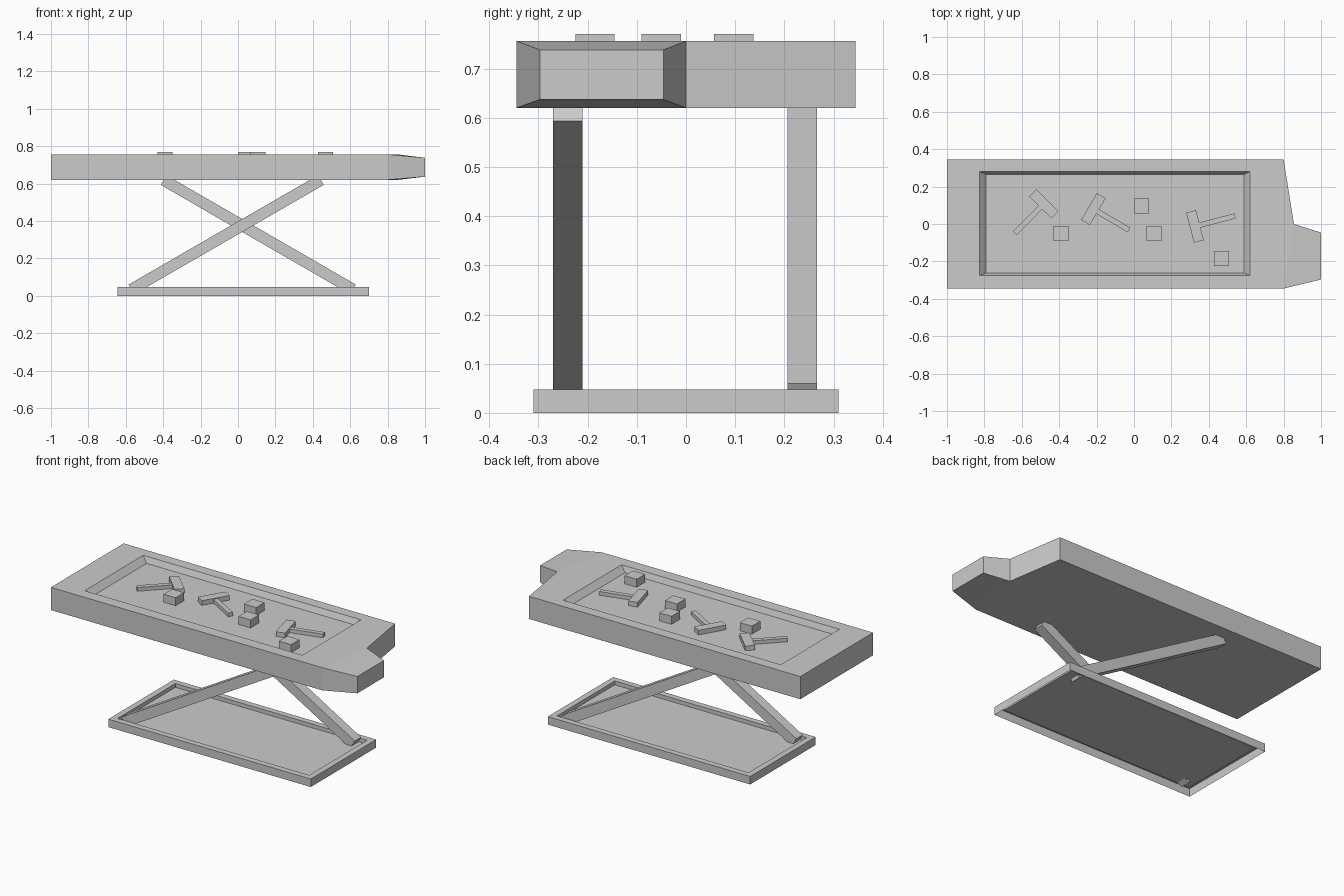
import bpy, bmesh
from math import radians, cos, sin
from mathutils import Matrix, Vector

if "Cube" in bpy.data.objects:
    bpy.data.objects.remove(bpy.data.objects["Cube"])


def mesh_object(name, verts, faces):
    me = bpy.data.meshes.new(name)
    me.from_pydata(verts, [], faces)
    bm = bmesh.new()
    bm.from_mesh(me)
    bmesh.ops.recalc_face_normals(bm, faces=bm.faces)
    bm.to_mesh(me)
    bm.free()
    ob = bpy.data.objects.new(name, me)
    bpy.context.collection.objects.link(ob)
    return ob


def rect(x0, x1, y0, y1, z):
    return [(x0, y0, z), (x1, y0, z), (x1, y1, z), (x0, y1, z)]


def bridge(a, b):
    # quads joining two loops of vertex indices
    n = len(a)
    return [(a[i], a[(i + 1) % n], b[(i + 1) % n], b[i]) for i in range(n)]


def box(name, centre, size, matrix=Matrix()):
    bm = bmesh.new()
    bmesh.ops.create_cube(bm, size=1, matrix=matrix @ Matrix.Translation(centre) @ Matrix.Diagonal((*size, 1)))
    me = bpy.data.meshes.new(name)
    bm.to_mesh(me)
    bm.free()
    ob = bpy.data.objects.new(name, me)
    bpy.context.collection.objects.link(ob)
    return ob


# Table top: five-sided slab, tapered nose, and sunken tray with sloped walls
TOP, UNDER, TRAY = 0.756, 0.62, 0.722
outline = [(-1, -.345), (.8, -.345), (.855, 0), (.8, .345), (-1, .345)]
verts = [(x, y, UNDER) for x, y in outline] + [(x, y, TOP) for x, y in outline]
verts += rect(-.825, .62, -.275, .28, TOP)           # 10-13 tray rim
verts += rect(-.792, .588, -.262, .265, TRAY)        # 14-17 tray floor
verts += [(1, -.297, .637), (1, -.046, .637), (1, -.046, .738), (1, -.297, .738)]  # 18-21 nose end
faces = [(4, 3, 2, 1, 0), (2, 3, 8, 7), (3, 4, 9, 8), (4, 0, 5, 9), (0, 1, 6, 5)]
faces += [(5, 6, 11, 10), (6, 7, 8, 12, 11), (8, 9, 13, 12), (9, 5, 10, 13)]
faces += bridge([10, 11, 12, 13], [14, 15, 16, 17]) + [(14, 15, 16, 17)]
faces += bridge([1, 2, 7, 6], [18, 19, 20, 21]) + [(18, 19, 20, 21)]
mesh_object("table_top", verts, faces)

# Base: shell with open underside, raised rim and sunken floor
verts = rect(-.643, .7, -.31, .31, 0) + rect(-.643, .7, -.31, .31, .048)
verts += rect(-.607, .664, -.274, .274, .048) + rect(-.607, .664, -.274, .274, .025)
loops = [list(range(i, i + 4)) for i in (0, 4, 8, 12)]
faces = [f for a, b in zip(loops, loops[1:]) for f in bridge(a, b)] + [loops[3]]
mesh_object("base_tray", verts, faces)

# Crossed legs: slanted square bars, given by the upper corner of the foot
SLOPE, LENGTH, THICK = radians(30), 1.17, .06
for name, foot_x, side, y in (("front_leg", -.585, 1, -.24), ("back_leg", .63, -1, .236)):
    along = Vector((side * cos(SLOPE), 0, sin(SLOPE)))
    down = Vector((side * sin(SLOPE), 0, -cos(SLOPE)))
    centre = Vector((foot_x, y, .06)) + along * LENGTH / 2 + down * THICK / 2
    turn = Matrix.Translation(centre) @ Matrix.Rotation(-side * SLOPE, 4, 'Y')
    box(name, (0, 0, 0), (LENGTH, THICK, THICK), turn)

# Loose blocks lying in the tray
for i, (x, y) in enumerate([(-.39, -.05), (.04, .097), (.107, -.05), (.469, -.185)]):
    box(f"block_{i}", (x, y, .745), (.08, .08, .05))

# Hammers: placed at the centre of the head, handle trailing behind
for i, (x, y, angle) in enumerate([(-.482, .108, 45.5), (-.217, .08, 149.5), (.326, -.013, 194.7)]):
    place = Matrix.Translation((x, y, TRAY)) @ Matrix.Rotation(radians(angle), 4, 'Z')
    box(f"hammer_head_{i}", (0, 0, .014), (.054, .166, .028), place)
    box(f"hammer_handle_{i}", (-.123, 0, .012), (.196, .028, .022), place)
